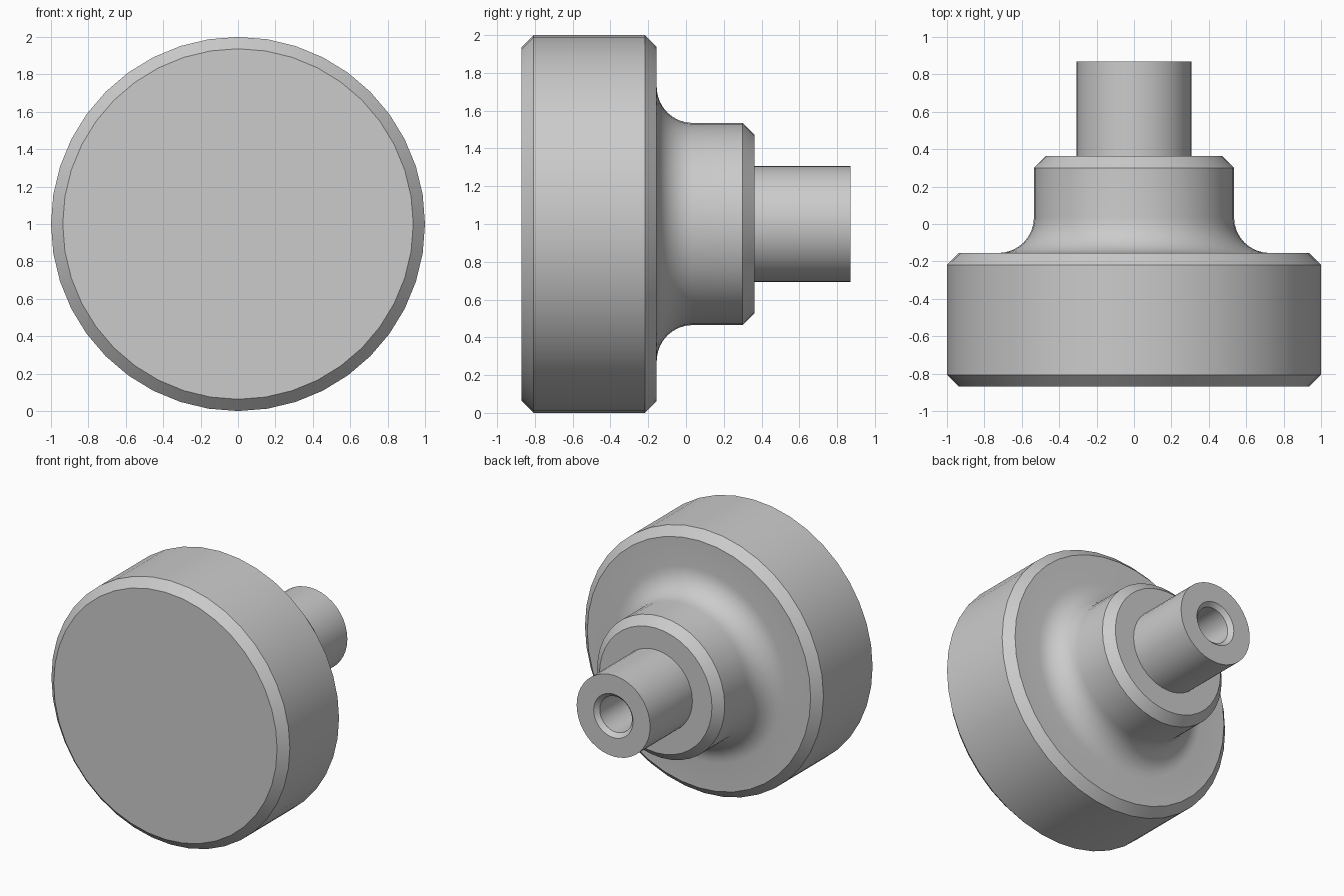
import bpy, bmesh, math

cube = bpy.data.objects.get("Cube")
if cube:
    bpy.data.objects.remove(cube, do_unlink=True)

SEGMENTS = 40
AXIS_Z = 1.0

grey = bpy.data.materials.new("light grey")
grey.use_nodes = True
colour = (0.6, 0.6, 0.6, 1)
grey.diffuse_color = colour
grey.node_tree.nodes["Principled BSDF"].inputs["Base Color"].default_value = colour


def lathe(name, profile):
    """Spin (radius, y) points around the y axis; zero radius closes a cap."""
    bm = bmesh.new()
    rings = []
    for r, y in profile:
        count = SEGMENTS if r > 0 else 1
        rings.append([bm.verts.new((r * math.sin(math.tau * i / SEGMENTS), y,
                                    AXIS_Z + r * math.cos(math.tau * i / SEGMENTS)))
                      for i in range(count)])
    for a, b in zip(rings, rings[1:]):
        for i in range(SEGMENTS):
            j = (i + 1) % SEGMENTS
            corners = [a[i % len(a)], a[j % len(a)], b[j % len(b)], b[i % len(b)]]
            bm.faces.new(list(dict.fromkeys(corners)))
    bmesh.ops.recalc_face_normals(bm, faces=bm.faces)
    mesh = bpy.data.meshes.new(name)
    bm.to_mesh(mesh)
    bm.free()
    mesh.materials.append(grey)
    obj = bpy.data.objects.new(name, mesh)
    bpy.context.collection.objects.link(obj)
    bpy.ops.object.select_all(action="DESELECT")
    obj.select_set(True)
    bpy.context.view_layer.objects.active = obj
    bpy.ops.object.shade_smooth_by_angle(angle=math.radians(30))
    return obj


# Chamfered front disc
disc = [(0, -0.87), (0.937, -0.87), (1, -0.807), (1, -0.218), (0.937, -0.155)]

# Concave fillet blending the disc into the collar
fillet_r, collar_r, back = 0.19, 0.535, -0.155
steps = 8
fillet = [(collar_r + fillet_r * (1 - math.sin(t)), back + fillet_r * (1 - math.cos(t)))
          for t in (math.pi / 2 * i / steps for i in range(steps + 1))]

# Chamfered collar, then the stem with a countersunk blind bore
collar = [(collar_r, 0.3), (0.472, 0.363)]
stem = [(0.308, 0.363), (0.308, 0.87)]
bore = [(0.165, 0.87), (0.135, 0.84), (0.135, 0.3), (0, 0.3)]

lathe("knob", disc + fillet + collar + stem + bore)
